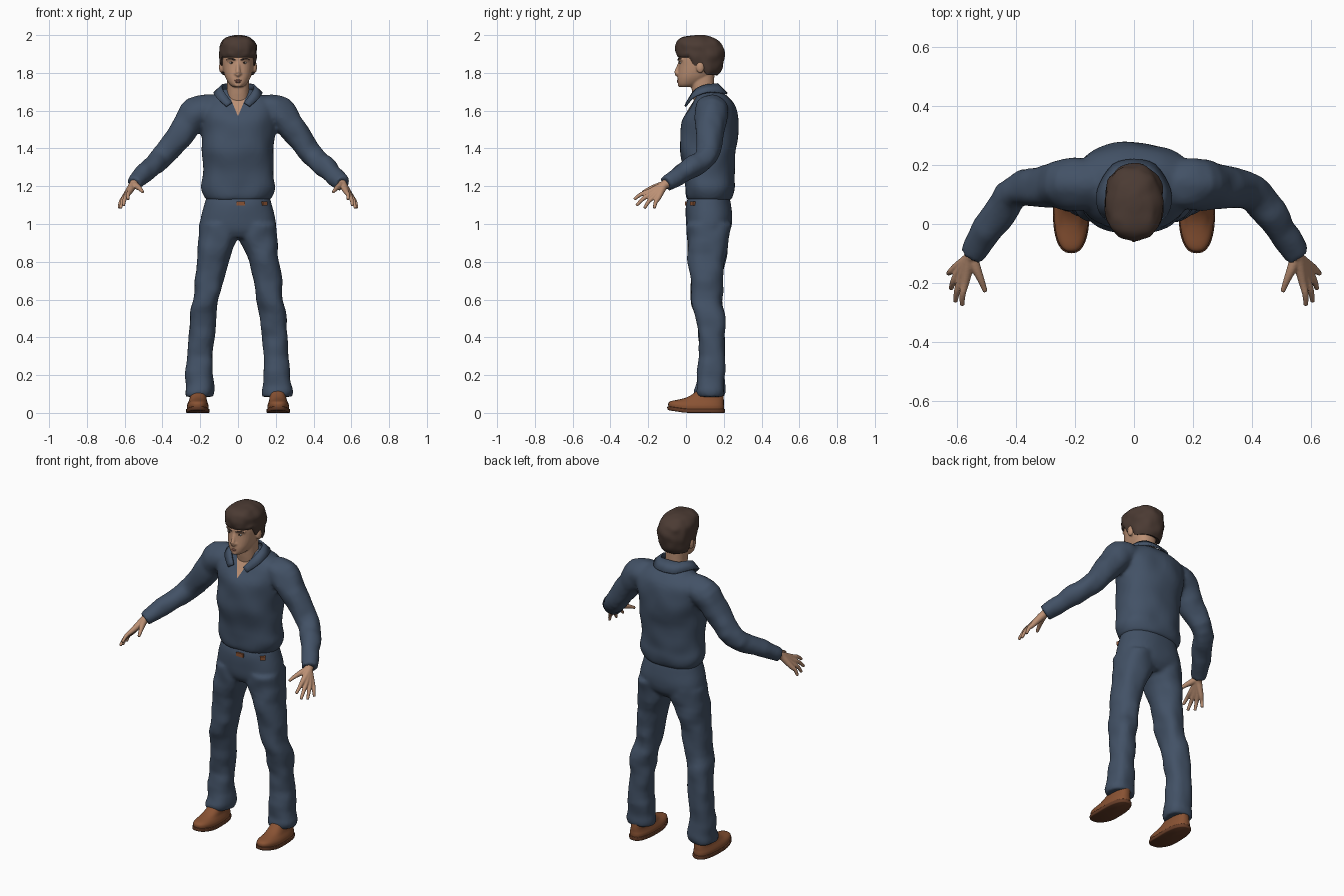
import bpy, bmesh, math
from mathutils import Vector, Matrix, noise

cube = bpy.data.objects.get("Cube")
if cube:
    bpy.data.objects.remove(cube, do_unlink=True)


def material(name, rgb):
    m = bpy.data.materials.new(name)
    m.use_nodes = True
    m.diffuse_color = (*rgb, 1)
    m.node_tree.nodes["Principled BSDF"].inputs["Base Color"].default_value = (*rgb, 1)
    return m


NAVY = material("navy cloth", (.055, .083, .132))
SKIN = material("skin", (.5, .28, .175))
HAIR = material("dark brown hair", (.07, .043, .033))
LEATHER = material("brown leather", (.25, .085, .033))
SOLE = material("dark sole", (.13, .045, .02))
LIPS = material("lips", (.38, .17, .12))
EYE = material("eye white", (.55, .5, .45))
IRIS = material("dark iris", (.02, .014, .01))
SIDES = {"left": 1, "right": -1}


def spline(points, steps=4):
    """Smooth resampling of any tuples through their given values."""
    pts = [Vector(p) for p in points]
    pad = [pts[0]] + pts + [pts[-1]]
    out = []
    for a, b, c, d in zip(pad, pad[1:], pad[2:], pad[3:]):
        for i in range(steps):
            t = i / steps
            out.append(b + (c - a) * (t / 2) + (a * 2 - b * 5 + c * 4 - d) * (t * t / 2)
                       + (b * 3 - a - c * 3 + d) * (t ** 3 / 2))
    return out + [pts[-1]]


def skin_rings(bm, rings, crumple=0, freq=9):
    """Closed surface through rings of points, with optional soft folds."""
    rows = []
    for ring in rings:
        mid = sum(ring, Vector()) / len(ring)
        rows.append([bm.verts.new(p + (p - mid).normalized() * crumple * noise.noise(p * freq))
                     for p in ring])
    n = len(rows[0])
    for lo, hi in zip(rows, rows[1:]):
        for i in range(n):
            j = (i + 1) % n
            bm.faces.new((lo[i], lo[j], hi[j], hi[i]))
    for row in (rows[0], rows[-1]):
        hub = bm.verts.new(sum((v.co for v in row), Vector()) / n)
        for i in range(n):
            bm.faces.new((row[i], row[(i + 1) % n], hub))


def loft(bm, table, power=2.3, count=32, side=1, warp=None, **folds):
    """Level sections: height, half width, front y, back y, optional centre x."""
    rings = []
    for r in spline(table):
        z, w, front, back = r[:4]
        cx = r[4] * side if len(r) > 4 else 0
        ring = []
        for i in range(count):
            a = math.tau * i / count
            c, s = math.cos(a), math.sin(a)
            p = Vector((cx + w * math.copysign(abs(c) ** (2 / power), c),
                        (front + back) / 2 + (back - front) / 2
                        * math.copysign(abs(s) ** (2 / power), s), z))
            ring.append(warp(p) if warp else p)
        rings.append(ring)
    skin_rings(bm, rings, **folds)


def tube(bm, path, side=1, count=16, **folds):
    """Round tube through points of x, y, z, radius."""
    pts = spline([(p[0] * side, *p[1:]) for p in path])
    rings = []
    for i, p in enumerate(pts):
        along = (pts[min(i + 1, len(pts) - 1)] - pts[max(i - 1, 0)]).to_3d().normalized()
        across = along.cross(Vector((0, 0, 1))).normalized()
        up = across.cross(along)
        rings.append([p.to_3d() + (across * math.cos(a) + up * math.sin(a)) * p[3]
                      for a in (math.tau * k / count for k in range(count))])
    skin_rings(bm, rings, **folds)


def ball(bm, centre, radii):
    bmesh.ops.create_uvsphere(bm, u_segments=16, v_segments=10, radius=1,
                              matrix=Matrix.Translation(centre) @ Matrix.Diagonal((*radii, 1)))


def finish(name, bm, mat, voxel=0, smooth=3):
    bmesh.ops.recalc_face_normals(bm, faces=bm.faces)
    me = bpy.data.meshes.new(name)
    bm.to_mesh(me)
    bm.free()
    me.materials.append(mat)
    me.shade_smooth()
    me.set_sharp_from_angle(angle=math.radians(55))
    ob = bpy.data.objects.new(name, me)
    bpy.context.collection.objects.link(ob)
    if voxel:
        mod = ob.modifiers.new("merge", "REMESH")
        mod.mode = "VOXEL"
        mod.voxel_size = voxel
        mod.use_smooth_shade = True
        mod = ob.modifiers.new("soften", "SMOOTH")
        mod.iterations = smooth
    return ob


# Shirt: torso and sleeves merged into one surface
bm = bmesh.new()
loft(bm, [(1.125, .168, .01, .235), (1.15, .185, 0, .25), (1.19, .195, -.005, .256),
          (1.25, .188, -.01, .252), (1.35, .186, -.025, .262), (1.45, .19, -.032, .274),
          (1.55, .2, -.02, .278), (1.62, .2, .015, .26), (1.66, .17, .04, .235),
          (1.69, .115, .055, .205), (1.715, .08, .065, .175)], count=48, crumple=.012)
for s in SIDES.values():
    tube(bm, [(.13, .135, 1.6, .085), (.22, .135, 1.585, .088), (.29, .125, 1.5, .074),
              (.4, .11, 1.36, .06), (.475, .01, 1.29, .054), (.55, -.105, 1.212, .041)],
         side=s, count=24, crumple=.012, freq=13)
shirt = finish("shirt", bm, NAVY, .011)

# Open V neck: cut the neckline and colour the skin inside it
merged = shirt.evaluated_get(bpy.context.evaluated_depsgraph_get())
me = bpy.data.meshes.new_from_object(merged)
shirt.modifiers.clear()
shirt.data = me
me.materials.clear()
for m in (NAVY, SKIN):
    me.materials.append(m)
bm = bmesh.new()
bm.from_mesh(me)
NECK, SLOPE = 1.57, 2.4
for s in SIDES.values():
    bmesh.ops.bisect_plane(bm, geom=bm.verts[:] + bm.edges[:] + bm.faces[:],
                           plane_co=(0, 0, NECK), plane_no=(s * SLOPE, 0, -1))
for f in bm.faces:
    c = f.calc_center_median()
    f.material_index = int(c.y < .1 and c.z > NECK + SLOPE * abs(c.x))
    f.smooth = True
bm.to_mesh(me)
bm.free()

# Collar
upper = spline([(0, .165, 1.742), (.055, .155, 1.74), (.082, .105, 1.735),
                (.08, .05, 1.71), (.032, .004, 1.642)])
lower = spline([(0, .218, 1.69), (.07, .2, 1.692), (.122, .115, 1.698),
                (.115, .04, 1.67), (.062, -.004, 1.622)])
flip = Vector((-1, 1, 1))
bm = bmesh.new()
rows = [[bm.verts.new(p) for p in [q * flip for q in edge[:0:-1]] + edge]
        for edge in (upper, lower)]
for i in range(len(rows[0]) - 1):
    bm.faces.new((rows[0][i], rows[0][i + 1], rows[1][i + 1], rows[1][i]))
collar = finish("collar", bm, NAVY)
mod = collar.modifiers.new("thickness", "SOLIDIFY")
mod.thickness = .01
mod.offset = 0

# Trousers: hips and both legs merged
bm = bmesh.new()
loft(bm, [(.925, .17, .03, .2), (.97, .2, .005, .235), (1.03, .197, 0, .246),
          (1.1, .18, 0, .238), (1.145, .168, .012, .23)], count=48, crumple=.004)
for s in SIDES.values():
    loft(bm, [(1, .1, .004, .235, .1), (.93, .102, .006, .23, .104), (.8, .082, .015, .205, .136),
              (.6, .068, .03, .192, .168), (.5, .07, .055, .205, .185), (.3, .068, .07, .206, .203),
              (.16, .074, .06, .203, .206), (.115, .078, .048, .206, .208),
              (.085, .073, .055, .2, .208)], side=s, crumple=.014, freq=11)
finish("trousers", bm, NAVY, .011)

# Belt showing below the shirt hem
for name, x, y, w, turn in (("belt_buckle", .014, .003, .046, 0), ("belt_end", .14, .036, .03, 36)):
    bm = bmesh.new()
    bmesh.ops.create_cube(bm, size=1, matrix=Matrix.Translation((x, y, 1.108))
                          @ Matrix.Rotation(math.radians(turn), 4, "Z")
                          @ Matrix.Diagonal((w, .016, .022, 1)))
    finish(name, bm, LEATHER)


# Shoes with slightly raised toes
def toe_lift(p):
    return p + Vector((0, 0, max(0, -p.y) * .15))


for label, s in SIDES.items():
    bm = bmesh.new()
    loft(bm, [(.015, .056, -.092, .2, .213), (.035, .058, -.094, .201, .213),
              (.05, .054, -.08, .2, .213), (.068, .047, -.03, .2, .212),
              (.09, .044, .02, .198, .21), (.115, .042, .055, .195, .21)],
         power=2.5, side=s, warp=toe_lift)
    finish(label + "_shoe", bm, LEATHER)
    bm = bmesh.new()
    loft(bm, [(0, .058, -.09, .203, .213), (.004, .062, -.098, .206, .213),
              (.018, .062, -.099, .206, .213), (.021, .058, -.094, .203, .213)],
         power=2.5, side=s, warp=toe_lift)
    finish(label + "_sole", bm, SOLE)

# Hands: each finger runs from the wrist through its knuckle
fingers = [((.572, -.195, 1.172), (.583, -.275, 1.13)), ((.585, -.182, 1.16), (.606, -.263, 1.097)),
           ((.596, -.165, 1.149), (.621, -.22, 1.083)), ((.603, -.146, 1.14), (.63, -.168, 1.083))]
for label, s in SIDES.items():
    bm = bmesh.new()
    for knuckle, tip in fingers:
        middle = Vector(knuckle).lerp(Vector(tip), .5) + Vector((.004, -.003, .006))
        tube(bm, [(.538, -.085, 1.225, .025), (.556, -.115, 1.206, .022), (*knuckle, .0145),
                  (*middle, .011), (*tip, .008)], side=s)
    tube(bm, [(.55, -.11, 1.21, .02), (.536, -.15, 1.2, .017), (.519, -.19, 1.187, .012),
              (.504, -.23, 1.168, .008)], side=s)
    finish(label + "_hand", bm, SKIN, .004, 2)

# Head with neck, nose, brow ridge and ears merged
bm = bmesh.new()
loft(bm, [(1.725, .027, -.03, .03), (1.74, .045, -.041, .07), (1.77, .064, -.044, .12),
          (1.8, .075, -.042, .15), (1.84, .083, -.039, .175), (1.88, .087, -.038, .185),
          (1.92, .084, -.03, .183), (1.96, .066, -.005, .155), (1.98, .035, .03, .12)])
loft(bm, [(1.57, .06, .06, .16), (1.69, .058, .034, .15), (1.79, .06, .02, .15)])
tube(bm, [(0, -.03, 1.862, .009), (0, -.041, 1.83, .01), (0, -.05, 1.8, .013),
          (0, -.042, 1.79, .012)])
ball(bm, (0, -.033, 1.738), (.02, .011, .014))
for s in SIDES.values():
    ball(bm, (s * .012, -.042, 1.796), (.009, .01, .008))
    ball(bm, (s * .088, .075, 1.83), (.013, .022, .031))
    tube(bm, [(.012, -.033, 1.869, .009), (.035, -.03, 1.874, .009), (.06, -.015, 1.87, .009)], side=s)
finish("head", bm, SKIN, .005, 2)

# Eyes, brows and mouth
for label, s in SIDES.items():
    bm = bmesh.new()
    ball(bm, (s * .034, -.029, 1.853), (.013, .007, .0055))
    finish(label + "_eye", bm, EYE)
    bm = bmesh.new()
    ball(bm, (s * .033, -.034, 1.854), (.0055, .004, .0055))
    finish(label + "_iris", bm, IRIS)
    bm = bmesh.new()
    tube(bm, [(.014, -.041, 1.867, .003), (.035, -.038, 1.875, .0045), (.058, -.024, 1.872, .003)], side=s)
    finish(label + "_eyebrow", bm, HAIR)
bm = bmesh.new()
for z, w in ((1.76, .024), (1.752, .02)):
    tube(bm, [(-w, -.036, z - .001, .002), (0, -.0435, z, .005), (w, -.036, z - .001, .002)])
finish("mouth", bm, LIPS)

# Hair: cap whose lower edge follows the hairline from fringe to nape
HAIRLINE = [(-.1, 1.885), (.015, 1.885), (.045, 1.835), (.08, 1.84), (.11, 1.79), (.3, 1.78)]


def hairline(p):
    for (y0, z0), (y1, z1) in zip(HAIRLINE, HAIRLINE[1:]):
        if y0 <= p.y <= y1:
            low = z0 + (z1 - z0) * (p.y - y0) / (y1 - y0)
            return Vector((p.x, p.y, low + p.z * (2 - low)))
    return p


bm = bmesh.new()
loft(bm, [(0, .09, -.046, .168), (.15, .097, -.053, .187), (.4, .1, -.056, .2),
          (.62, .097, -.052, .203), (.8, .085, -.04, .187), (.93, .06, -.01, .15),
          (1, .02, .05, .1)], count=48, warp=hairline, crumple=.008, freq=24)
finish("hair", bm, HAIR)
